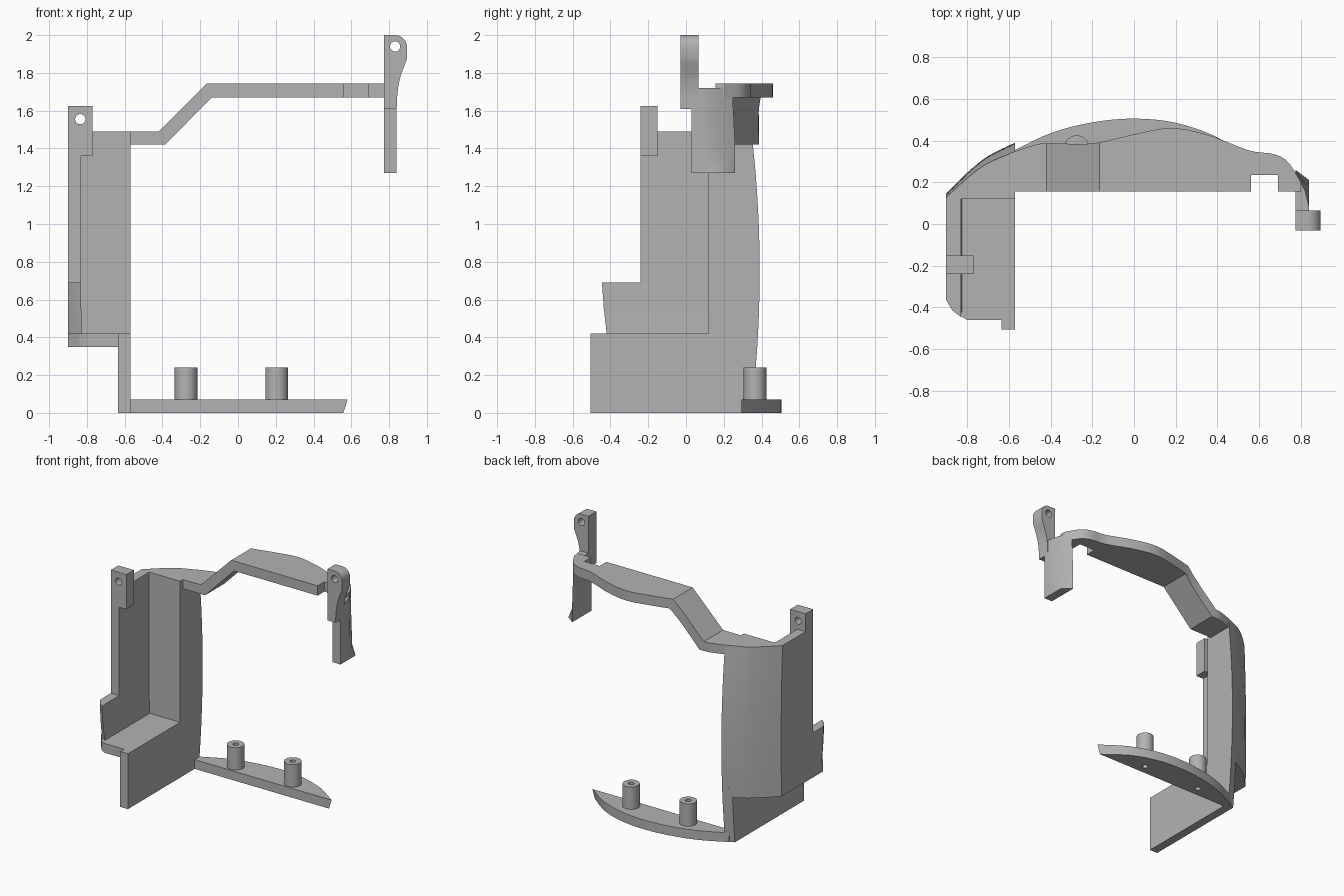
import bpy, bmesh, math
from mathutils import Vector

cube = bpy.data.objects.get("Cube")
if cube:
    bpy.data.objects.remove(cube, do_unlink=True)

grey = bpy.data.materials.new("plain grey")
grey.use_nodes = True
grey.diffuse_color = (0.45, 0.45, 0.45, 1)
grey.node_tree.nodes["Principled BSDF"].inputs["Base Color"].default_value = (0.45, 0.45, 0.45, 1)


def loft(name, rings):
    """Skin a stack of closed rings and cap both ends."""
    bm = bmesh.new()
    rows = [[bm.verts.new(p) for p in ring] for ring in rings]
    n = len(rows[0])
    for a, b in zip(rows, rows[1:]):
        for i in range(n):
            j = (i + 1) % n
            bm.faces.new((a[i], a[j], b[j], b[i]))
    bm.faces.new(rows[0][::-1])
    bm.faces.new(rows[-1])
    bmesh.ops.recalc_face_normals(bm, faces=bm.faces)
    mesh = bpy.data.meshes.new(name)
    bm.to_mesh(mesh)
    bm.free()
    mesh.materials.append(grey)
    obj = bpy.data.objects.new(name, mesh)
    bpy.context.collection.objects.link(obj)
    return obj


def prism(name, pts, axis, lo, hi):
    """Extrude a 2D outline along one axis."""
    place = {"x": lambda p, h: (h, p[0], p[1]),
             "y": lambda p, h: (p[0], h, p[1]),
             "z": lambda p, h: (p[0], p[1], h)}[axis]
    return loft(name, [[place(p, h) for p in pts] for h in (lo, hi)])


def box(name, x0, x1, y0, y1, z0, z1):
    return prism(name, [(x0, y0), (x1, y0), (x1, y1), (x0, y1)], "z", z0, z1)


def circle(cx, cy, r, n=32):
    return [(cx + r * math.cos(math.tau * i / n), cy + r * math.sin(math.tau * i / n))
            for i in range(n)]


def spline(pts, steps=6):
    """Smooth curve through the points."""
    p = [Vector(q) for q in pts]
    p = [2 * p[0] - p[1]] + p + [2 * p[-1] - p[-2]]
    out = []
    for a, b, c, d in zip(p, p[1:], p[2:], p[3:]):
        for i in range(steps):
            t = i / steps
            out.append(tuple(0.5 * (2 * b + (c - a) * t + (2 * a - 5 * b + 4 * c - d) * t ** 2
                                    + (3 * b - a - 3 * c + d) * t ** 3)))
    return out + [tuple(p[-2])]


def boolean(obj, cutter, operation="DIFFERENCE"):
    mod = obj.modifiers.new("cut", "BOOLEAN")
    mod.operation, mod.object, mod.solver = operation, cutter, "EXACT"
    bpy.context.view_layer.objects.active = obj
    bpy.ops.object.modifier_apply(modifier=mod.name)
    bpy.data.objects.remove(cutter, do_unlink=True)


def smooth(obj, angle=30):
    bpy.ops.object.select_all(action="DESELECT")
    obj.select_set(True)
    bpy.context.view_layer.objects.active = obj
    bpy.ops.object.shade_smooth_by_angle(angle=math.radians(angle))


# Column with a back that bulges at mid height
back = spline([(-0.57, 0.39), (-0.7, 0.325), (-0.8, 0.245), (-0.9, 0.145)], 5)


def bulge(p, z):
    weight = 0.4 + 0.6 * (p[0] + 0.9) / 0.33
    return (p[0], p[1] - 0.08 * weight * (z - 0.75) ** 2, z)


levels = [0.35 + 1.14 * i / 14 for i in range(15)]
smooth(loft("column", [[(-0.9, 0.12, z), (-0.57, 0.12, z)] + [bulge(p, z) for p in back]
                       for z in levels]))

# Side panel under the column
smooth(loft("side_panel", [[(-0.635, -0.505, z), (-0.57, -0.505, z),
                            bulge((-0.57, 0.39), z), bulge((-0.635, 0.36), z)]
                           for z in (0, 0.1, 0.2, 0.3, 0.42)]))

# Shelf and outer wall
prism("shelf", [(-0.9, 0.12), (-0.9, -0.36), (-0.84, -0.435), (-0.8, -0.46),
                (-0.635, -0.46), (-0.635, 0.12)], "z", 0.35, 0.42)
box("outer_wall", -0.9, -0.83, -0.24, 0.12, 0.69, 1.49)
smooth(loft("low_wall", [[(-0.9, 0.12, z), (-0.9, y + 0.08, z), (-0.87, y + 0.03, z),
                          (x, y, z), (x, 0.12, z)]
                         for z, y, x in ((0.42, -0.42, -0.825), (0.55, -0.435, -0.83),
                                         (0.69, -0.445, -0.83))]))

# Column mounting lug
lug = box("column_lug", -0.9, -0.77, -0.24, -0.15, 1.36, 1.625)
boolean(lug, prism("hole", circle(-0.835, 1.555, 0.027), "y", -0.4, 0.1))
smooth(lug)

# Base plate with a curved back edge and slanted tip
arc = spline([(0.58, 0.295), (0.4, 0.415), (0.2, 0.485), (0, 0.505), (-0.2, 0.487),
              (-0.4, 0.435), (-0.6, 0.34)])
base = loft("base_plate", [[(x - max(0, x - 0.3) * k, y, z) for x, y in [(-0.6, 0.295)] + arc]
                           for z, k in ((0, 0.08), (0.07, 0))])

# Hollow pegs on the base plate
for side, x in (("right", -0.275), ("left", 0.205)):
    peg = prism(side + "_peg", circle(x, 0.365, 0.06), "z", 0.07, 0.24)
    for part in (peg, base):
        boolean(part, prism("hole", circle(x, 0.365, 0.02), "z", -0.1, 0.4))
    smooth(peg)
smooth(base)

# Cranked top bar: side profile trimmed by its plan outline
edge = spline([(-0.6, 0.337), (-0.5, 0.372), (-0.42, 0.387), (-0.2, 0.386), (0, 0.43), (0.18, 0.46),
               (0.36, 0.425), (0.55, 0.353), (0.67, 0.335), (0.74, 0.295), (0.8, 0.2)])
notch = [(0.8, 0.155), (0.69, 0.155), (0.69, 0.235), (0.56, 0.235), (0.56, 0.155), (-0.6, 0.155)]
bar = prism("top_bar", [(-0.83, 1.42), (-0.385, 1.42), (-0.14, 1.67), (0.9, 1.67),
                        (0.9, 1.745), (-0.165, 1.745), (-0.42, 1.49), (-0.83, 1.49)], "y", 0, 0.7)
boolean(bar, prism("outline", edge + notch, "z", 1.2, 1.9), "INTERSECT")
smooth(bar)

# Hook: flared lower plate and upper lug
smooth(loft("hook_plate", [[(0.773, 0.03, z), (0.84, 0.03, z), (0.84, a, z), (b, c, z), (0.773, d, z)]
                           for z, a, b, c, d in ((1.27, 0.15, 0.84, 0.21, 0.26),
                                                 (1.33, 0.11, 0.83, 0.18, 0.26),
                                                 (1.42, 0.08, 0.82, 0.165, 0.26),
                                                 (1.72, 0.08, 0.82, 0.16, 0.245))]), 40)
corner = [(0.832 + 0.063 * math.cos(a), 1.937 + 0.063 * math.sin(a))
          for a in (math.pi / 16 * i for i in range(9))]
hook = prism("hook_lug", spline([(0.84, 1.61), (0.845, 1.7), (0.86, 1.78), (0.895, 1.875)], 4)
             + corner + [(0.773, 2), (0.773, 1.61)], "y", -0.03, 0.065)
boolean(hook, prism("hole", circle(0.832, 1.94, 0.027), "y", -0.2, 0.2))
smooth(hook)
